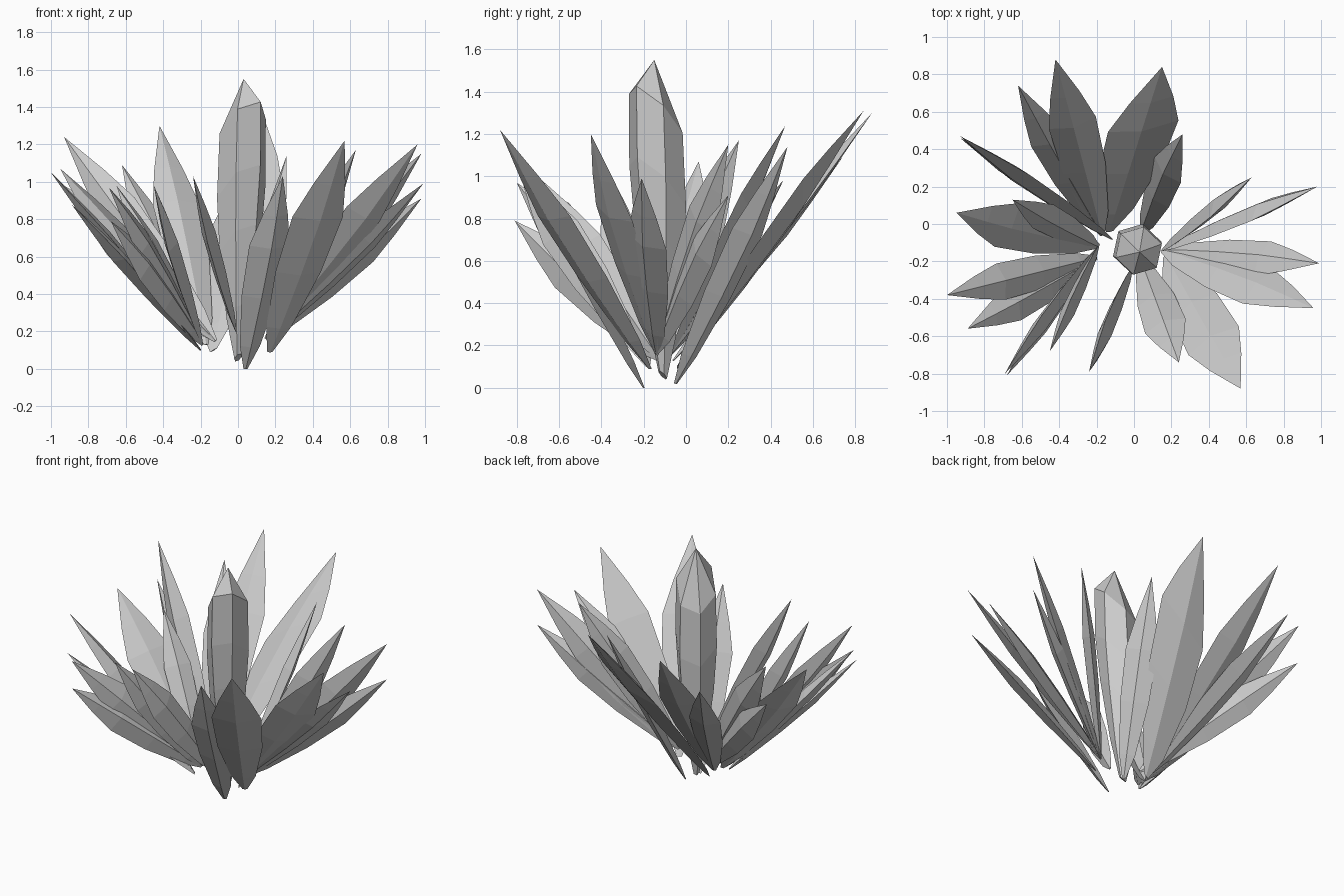
import bpy, bmesh
from math import cos, sin, pi, radians
from mathutils import Vector

cube = bpy.data.objects.get("Cube")
if cube:
    bpy.data.objects.remove(cube, do_unlink=True)

grey = bpy.data.materials.new("plain grey")
grey.use_nodes = True
tone = (0.6, 0.6, 0.6, 1)
grey.diffuse_color = tone
grey.node_tree.nodes["Principled BSDF"].inputs["Base Color"].default_value = tone

# (position along the blade, relative width)
BLADE = [(0, 0.1), (0.12, 0.5), (0.38, 0.9), (0.64, 1), (0.8, 0.62)]
SHARD = [(0, 0.15), (0.15, 0.5), (0.4, 0.85), (0.6, 1), (0.83, 0.95)]


def spear(name, base, tip, width, thick, roll, profile, sides, slant=(0, 0, 0)):
    """Faceted blade from base to tip; roll turns its broad face, slant skews its rings."""
    base, tip, slant = Vector(base), Vector(tip), Vector(slant)
    axis = (tip - base).normalized()
    level = axis.cross(Vector((0, 0, 1))).normalized()
    rise = level.cross(axis)
    a = radians(roll)
    across = level * cos(a) + rise * sin(a)
    out = axis.cross(across)

    bm = bmesh.new()
    rings = []
    for t, size in profile:
        centre = base.lerp(tip, t)
        ring = []
        for i in range(sides):
            ang = 2 * pi * i / sides
            offset = across * (cos(ang) * width) + out * (sin(ang) * thick)
            offset *= size / 2
            ring.append(bm.verts.new(centre + offset + axis * offset.dot(slant)))
        rings.append(ring)
    point = bm.verts.new(tip)
    for i in range(sides):
        j = (i + 1) % sides
        for low, high in zip(rings, rings[1:]):
            bm.faces.new((low[i], low[j], high[j], high[i]))
        bm.faces.new((rings[-1][i], rings[-1][j], point))
    bm.faces.new(rings[0][::-1])
    bmesh.ops.recalc_face_normals(bm, faces=bm.faces)

    mesh = bpy.data.meshes.new(name)
    bm.to_mesh(mesh)
    bm.free()
    mesh.materials.append(grey)
    obj = bpy.data.objects.new(name, mesh)
    bpy.context.collection.objects.link(obj)


# Clusters of leaves: name, shared root, then tip, width and roll of each leaf
clusters = [
    ("back_right_leaf", (-0.17, -0.06, 0.13), [
        ((-0.42, 0.88, 1.3), 0.26, 0),
        ((-0.62, 0.74, 1.09), 0.2, 10),
    ]),
    ("back_left_leaf", (0.04, -0.05, 0.02), [
        ((0.26, 0.48, 1.14), 0.2, 25),
    ]),
    ("left_leaf", (0.15, -0.14, 0.16), [
        ((0.63, 0.25, 1.17), 0.2, 75),
        ((0.98, 0.2, 1.15), 0.21, 70),
        ((0.98, 0.2, 0.91), 0.18, 75),
        ((0.99, -0.21, 0.99), 0.22, 30),
        ((0.96, -0.45, 1.2), 0.26, 30),
    ]),
    ("front_left_leaf", (0.17, -0.17, 0.09), [
        ((0.57, -0.88, 1.22), 0.31, 0),
    ]),
    ("front_leaf", (0.04, -0.2, 0), [
        ((0.24, -0.74, 1.03), 0.23, 0),
    ]),
    ("front_right_leaf", (-0.01, -0.24, 0.2), [
        ((-0.24, -0.79, 1.03), 0.2, 75),
    ]),
    ("right_leaf", (-0.19, -0.12, 0.13), [
        ((-0.45, -0.68, 0.98), 0.18, 80),
        ((-0.69, -0.8, 0.97), 0.2, 75),
        ((-0.68, -0.81, 0.79), 0.2, 80),
        ((-0.95, 0.06, 1.07), 0.28, 22),
        ((-0.65, 0.13, 0.98), 0.17, 15),
    ]),
    ("low_right_leaf", (-0.2, -0.18, 0.1), [
        ((-0.89, -0.56, 0.88), 0.2, 10),
        ((-1, -0.38, 1.05), 0.2, 0),
    ]),
    ("far_right_leaf", (-0.12, -0.08, 0.15), [
        ((-0.93, 0.47, 1.24), 0.22, 70),
        ((-0.93, 0.46, 0.98), 0.19, 75),
    ]),
]
for name, root, leaves in clusters:
    for n, (tip, width, roll) in enumerate(leaves, 1):
        spear(f"{name}_{n}", root, tip, width, 0.075, roll, BLADE, 4)

# Broad skewed leaf at the back
spear("back_leaf", (-0.13, -0.04, 0.1), (0.15, 0.84, 1.31), 0.34, 0.075, 0,
      BLADE, 4, (0.8, -0.25, 0))

# Upright heart of the plant, its shoulder higher towards the front left
spear("centre_spear", (0, -0.11, 0.06), (0.03, -0.15, 1.55), 0.27, 0.27, 20,
      SHARD, 6, (0.6, -0.9, 0))
